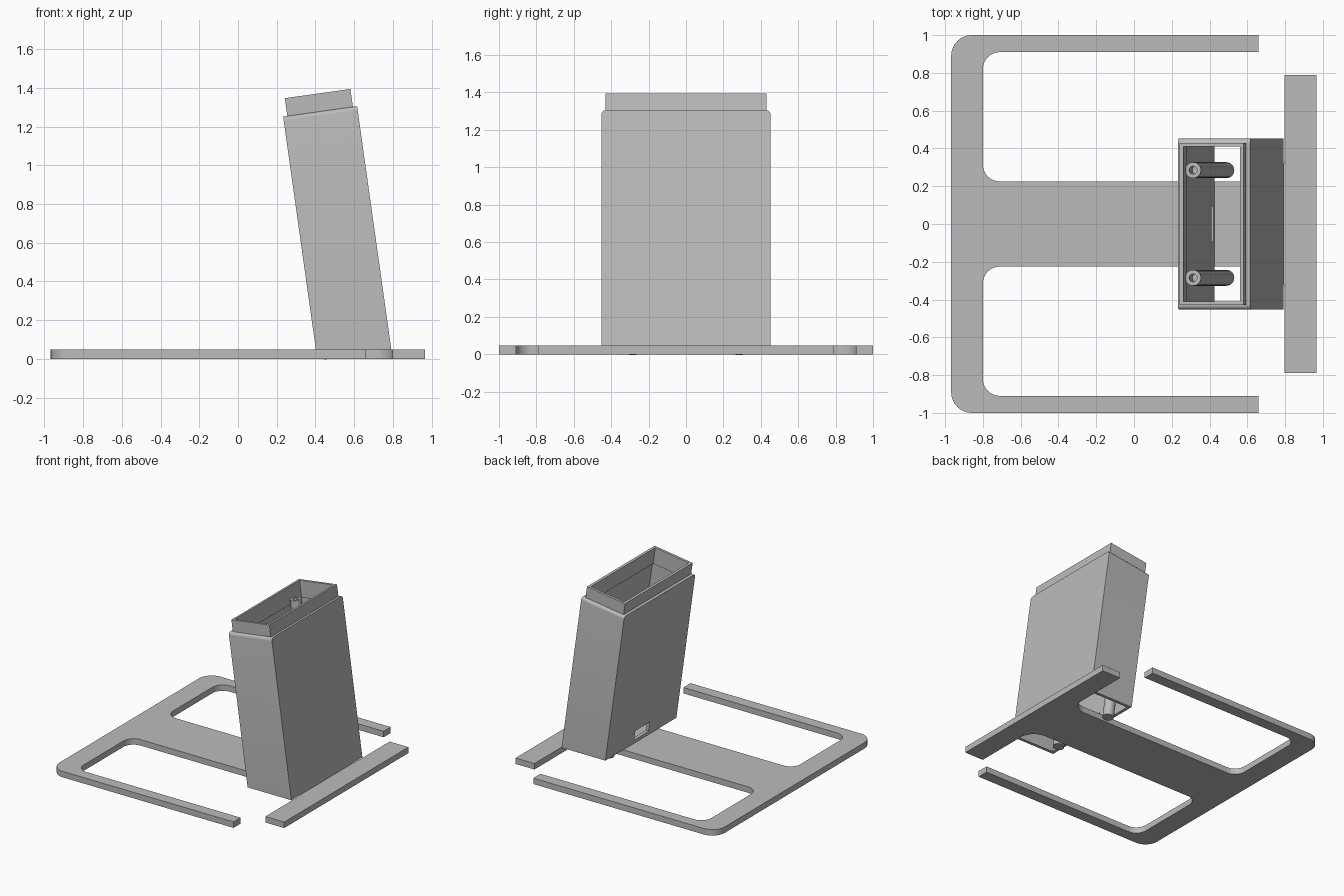
import bpy, bmesh, math
from mathutils import Vector

if "Cube" in bpy.data.objects:
    bpy.data.objects.remove(bpy.data.objects["Cube"])

grey = bpy.data.materials.new("light_grey")
grey.diffuse_color = (0.5, 0.5, 0.5, 1)
grey.use_nodes = True
grey.node_tree.nodes["Principled BSDF"].inputs["Base Color"].default_value = grey.diffuse_color

PLATE = 0.048                      # base plate thickness
S, C = math.sin(math.radians(8)), math.cos(math.radians(8))
FOOT = Vector((0.597, 0, PLATE))   # centre of the leaning column's foot


def lean(v, y, t):
    """Point in the column's leaning frame: v across, y sideways, t along."""
    return FOOT + Vector((v * C - t * S, y, v * S + t * C))


def finish(name, bm):
    bmesh.ops.recalc_face_normals(bm, faces=bm.faces)
    mesh = bpy.data.meshes.new(name)
    bm.to_mesh(mesh)
    bm.free()
    mesh.materials.append(grey)
    ob = bpy.data.objects.new(name, mesh)
    bpy.context.collection.objects.link(ob)
    return ob


def smooth(ob):
    bpy.ops.object.select_all(action='DESELECT')
    ob.select_set(True)
    bpy.context.view_layer.objects.active = ob
    bpy.ops.object.shade_smooth_by_angle(angle=math.radians(35))


def loft(name, rings, closed=False):
    """Skin successive rings; closed joins last to first, otherwise cap the ends."""
    bm = bmesh.new()
    vs = [[bm.verts.new(p) for p in r] for r in rings]
    n = len(vs[0])
    pairs = list(zip(vs, vs[1:])) + ([(vs[-1], vs[0])] if closed else [])
    for a, b in pairs:
        for i in range(n):
            j = (i + 1) % n
            bm.faces.new((a[i], a[j], b[j], b[i]))
    if not closed:
        bm.faces.new(vs[0])
        bm.faces.new(vs[-1])
    return finish(name, bm)


def rounded(corners, seg=8):
    """Polygon with each (x, y, radius) right-angle corner rounded."""
    out = []
    for i, (x, y, r) in enumerate(corners):
        p = Vector((x, y))
        if r == 0:
            out.append(p)
            continue
        a = (Vector(corners[i - 1][:2]) - p).normalized() * r
        b = (Vector(corners[(i + 1) % len(corners)][:2]) - p).normalized() * r
        for k in range(seg + 1):
            w = math.pi / 2 * k / seg
            out.append(p + a * (1 - math.sin(w)) + b * (1 - math.cos(w)))
    return out


# Base plate: side arms, central tongue and cross bar
half = [(0.965, 0.79, 0), (0.797, 0.79, 0), (0.797, 0.225, 0.125),
        (-0.80, 0.225, 0.09), (-0.80, 0.91, 0.09), (0.66, 0.91, 0),
        (0.66, 1.0, 0), (-0.968, 1.0, 0.11)]
outline = rounded(half + [(x, -y, r) for x, y, r in reversed(half)])
smooth(loft("base_plate", [[(p.x, p.y, z) for p in outline] for z in (0, PLATE)]))


# Column: hollow leaning box, foot cut level with the plate
def ring(hv, hy, t=None):
    return [lean(v, y, -v * S / C if t is None else t)
            for v, y in ((-hv, -hy), (hv, -hy), (hv, hy), (-hv, hy))]


TOP, R = 1.242, 0.022
rings = [ring(0.193, 0.452)]
for k in range(6):                 # rounded shoulders on the two short sides
    w = math.pi / 2 * k / 5
    rings.append(ring(0.193, 0.452 - R * (1 - math.cos(w)), TOP - R + R * math.sin(w)))
rings += [ring(0.171, 0.43, TOP), ring(0.171, 0.43, 1.335),     # neck
          ring(0.151, 0.41, 1.335), ring(0.151, 0.41, 1.20),    # neck lining
          ring(0.169, 0.428, 1.20), ring(0.169, 0.428)]         # inner walls
column = loft("column", rings, closed=True)

# Cable slot low in the rear wall
cutter = loft("slot_cutter", [[lean(v, y, t) for y, t in
              ((-0.092, 0.055), (0.092, 0.055), (0.092, 0.135), (-0.092, 0.135))]
              for v in (-0.25, -0.14)])
cut = column.modifiers.new("slot", 'BOOLEAN')
cut.operation, cut.solver, cut.object = 'DIFFERENCE', 'EXACT', cutter
bpy.context.view_layer.objects.active = column
bpy.ops.object.modifier_apply(modifier=cut.name)
bpy.data.objects.remove(cutter)
smooth(column)

# Screw posts inside the column, with blind holes in their tops
for side, label in ((-1, "front"), (1, "back")):
    profile = [(0.042, -0.03), (0.042, 1.24), (0.021, 1.24), (0.021, 1.12)]
    circles = [[lean(-0.113 + r * math.cos(a), side * 0.285 + r * math.sin(a), t)
                for a in (math.tau * i / 32 for i in range(32))]
               for r, t in profile]
    smooth(loft(label + "_screw_post", circles))
